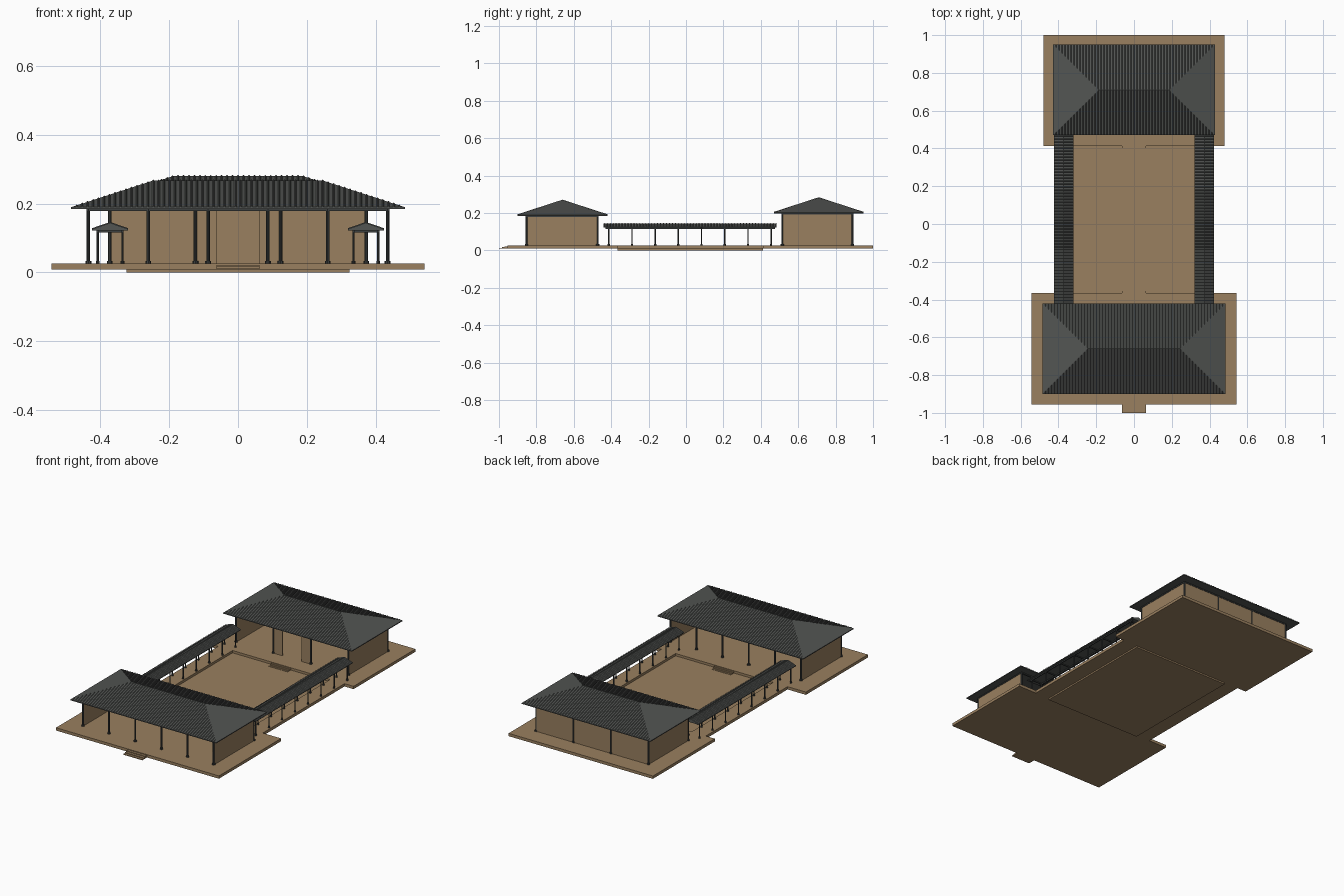
import bpy, bmesh
from mathutils import Vector

if "Cube" in bpy.data.objects:
    bpy.data.objects.remove(bpy.data.objects["Cube"])


def mat(name, rgb):
    m = bpy.data.materials.new(name)
    m.diffuse_color = (*rgb, 1)
    m.use_nodes = True
    m.node_tree.nodes["Principled BSDF"].inputs["Base Color"].default_value = m.diffuse_color
    return m


TAN = mat("tan_earth", (0.32, 0.215, 0.115))
SLATE = mat("slate_tile", (0.085, 0.09, 0.085))
CHARCOAL = mat("charcoal_timber", (0.045, 0.05, 0.05))


def finish(name, bm, material):
    bmesh.ops.recalc_face_normals(bm, faces=bm.faces)
    me = bpy.data.meshes.new(name)
    bm.to_mesh(me)
    bm.free()
    me.materials.append(material)
    ob = bpy.data.objects.new(name, me)
    bpy.context.collection.objects.link(ob)
    return ob


def add_box(bm, x0, x1, y0, y1, z0, z1):
    vs = bmesh.ops.create_cube(bm, size=1)["verts"]
    for v in vs:
        v.co = Vector((x1 if v.co.x > 0 else x0, y1 if v.co.y > 0 else y0, z1 if v.co.z > 0 else z0))


def boxes(name, material, *dims):
    bm = bmesh.new()
    for d in dims:
        add_box(bm, *d)
    return finish(name, bm, material)


def add_column(bm, x, y, r, z0, z1, base):
    # Round shaft on a slightly wider foot
    for rad, a, b in ((r, z0, z1), (base, z0, z0 + 0.007)):
        vs = bmesh.ops.create_cone(bm, cap_ends=True, segments=10, radius1=rad,
                                   radius2=rad, depth=b - a)["verts"]
        bmesh.ops.translate(bm, verts=vs, vec=(x, y, (a + b) / 2))


def columns(name, points, r, z0, z1, base):
    bm = bmesh.new()
    for x, y in points:
        add_column(bm, x, y, r, z0, z1, base)
    return finish(name, bm, CHARCOAL)


def add_rib(bm, lo, hi, side, h):
    # Three-sided tile roll running up a slope
    up = Vector((0, 0, h))
    ends = [[bm.verts.new(p + d) for d in (-side, side, up)] for p in (lo, hi)]
    a, b = ends
    for i in range(3):
        j = (i + 1) % 3
        bm.faces.new((a[i], a[j], b[j], b[i]))
    bm.faces.new(a)
    bm.faces.new(b[::-1])


def hip_roof(name, w, y0, y1, z0, z1, ridge):
    # Hipped body with a thin eave edge
    ym, ze = (y0 + y1) / 2, z0 + 0.005
    bm = bmesh.new()
    corners = ((-w, y0), (w, y0), (w, y1), (-w, y1))
    lo = [bm.verts.new((x, y, z0)) for x, y in corners]
    up = [bm.verts.new((x, y, ze)) for x, y in corners]
    l, r = bm.verts.new((-ridge, ym, z1)), bm.verts.new((ridge, ym, z1))
    bm.faces.new(lo[::-1])
    for i in range(4):
        j = (i + 1) % 4
        bm.faces.new((lo[i], lo[j], up[j], up[i]))
    bm.faces.new((up[0], up[1], r, l))
    bm.faces.new((up[1], up[2], r))
    bm.faces.new((up[2], up[3], l, r))
    bm.faces.new((up[3], up[0], l))
    finish(name, bm, SLATE)
    # Tile rolls on the two long slopes, cut off at the hips
    bm = bmesh.new()
    n = round(2 * w / 0.016)
    for k in range(1, n):
        x = -w + 2 * w * k / n
        t = min(1, (w - abs(x)) / (w - ridge))
        for ye in (y0, y1):
            a = Vector((x, ye, ze))
            b = Vector((x, ym, z1))
            add_rib(bm, a, a.lerp(b, t), Vector((0.003, 0, 0)), 0.003)
    finish(name + "_tile_rolls", bm, SLATE)


# Ground: courtyard slab, two terraces and the walkway plinths
FLOOR = 0.026
boxes("courtyard_floor", TAN, (-0.325, 0.325, -0.365, 0.412, 0, 0.012))
boxes("front_terrace", TAN, (-0.542, 0.542, -0.955, -0.365, 0.009, FLOOR))
boxes("back_terrace", TAN, (-0.48, 0.48, 0.412, 1.0, 0.009, FLOOR))
for s, side in ((-1, "left"), (1, "right")):
    a, b = sorted((s * 0.325, s * 0.42))
    boxes(side + "_walkway_plinth", TAN, (a, b, -0.365, 0.412, 0.009, FLOOR))


def steps(name, edge, d, z0, depth):
    rows = []
    for k in (1, 2, 3):
        a, b = sorted((edge, edge + d * depth * k / 3))
        rows.append((-0.063, 0.063, a, b, z0, FLOOR - (FLOOR - z0) * k / 4))
    boxes(name, TAN, *rows)


steps("front_steps", -0.955, -1, 0.009, 0.045)
steps("courtyard_front_steps", -0.365, 1, 0.01, 0.03)
steps("courtyard_back_steps", 0.412, -1, 0.01, 0.03)


def hall(name, xs, y0, y1, top, w):
    # Columns in two rows, end walls and a ring of beams
    columns(name + "_columns", [(x, y) for x in xs for y in (y0, y1)], 0.0055, FLOOR, top, 0.009)
    e = xs[-1]
    for s, side in ((-1, "left"), (1, "right")):
        boxes(f"{name}_{side}_wall", TAN, (s * e - 0.003, s * e + 0.003, y0, y1, FLOOR, top))
    b, h = 0.005, top - 0.009
    boxes(name + "_beams", CHARCOAL,
          (-e - b, e + b, y0 - b, y0 + b, h, top), (-e - b, e + b, y1 - b, y1 + b, h, top),
          (-e - b, -e + b, y0, y1, h, top), (e - b, e + b, y0, y1, h, top))


# Front hall, open on both long sides
hall("front_hall", [-0.435, -0.261, -0.087, 0.087, 0.261, 0.435], -0.852, -0.472, 0.188, 0.485)
hip_roof("front_hall_roof", 0.485, -0.90, -0.42, 0.185, 0.268, 0.245)

# Back hall, with a full rear wall and two panels beside the entrance
hall("back_hall", [-0.373, -0.124, 0.124, 0.373], 0.515, 0.89, 0.2, 0.428)
boxes("back_hall_rear_wall", TAN, (-0.373, 0.373, 0.887, 0.893, FLOOR, 0.195))
boxes("entrance_panels", TAN, (-0.124, -0.063, 0.512, 0.518, FLOOR, 0.195),
      (0.063, 0.124, 0.512, 0.518, FLOOR, 0.195))
hip_roof("back_hall_roof", 0.428, 0.47, 0.95, 0.198, 0.281, 0.187)

# Covered walkways along both sides of the courtyard
for s, side in ((-1, "left"), (1, "right")):
    c, half, y0, y1 = s * 0.372, 0.052, -0.44, 0.485
    ys = [-0.413 + 0.124 * k for k in range(8)]
    columns(side + "_walkway_columns", [(c + d, y) for d in (-0.036, 0.036) for y in ys],
            0.0035, FLOOR, 0.126, 0.006)
    boxes(side + "_walkway_beams", CHARCOAL,
          *[(c + d - 0.003, c + d + 0.003, y0 + 0.01, y1 - 0.01, 0.115, 0.124) for d in (-0.036, 0.036)],
          *[(c - 0.036, c + 0.036, y - 0.003, y + 0.003, 0.117, 0.123) for y in ys])
    # Gabled roof extruded along the walk
    bm = bmesh.new()
    prof = ((-half, 0.122), (half, 0.122), (half, 0.126), (0, 0.144), (-half, 0.126))
    f = bm.faces.new([bm.verts.new((c + x, y0, z)) for x, z in prof])
    ext = bmesh.ops.extrude_face_region(bm, geom=[f])["geom"]
    bmesh.ops.translate(bm, vec=(0, y1 - y0, 0),
                        verts=[v for v in ext if isinstance(v, bmesh.types.BMVert)])
    bm.faces.new([v for v in f.verts]) if not f.is_valid else None
    finish(side + "_walkway_roof", bm, SLATE)
    # Tile rolls across the walk
    bm = bmesh.new()
    n = round((y1 - y0) / 0.016)
    for k in range(n + 1):
        y = y0 + 0.003 + (y1 - y0 - 0.006) * k / n
        for d in (-half, half):
            add_rib(bm, Vector((c + d, y, 0.126)), Vector((c, y, 0.144)), Vector((0, 0.003, 0)), 0.003)
    finish(side + "_walkway_tile_rolls", bm, SLATE)
